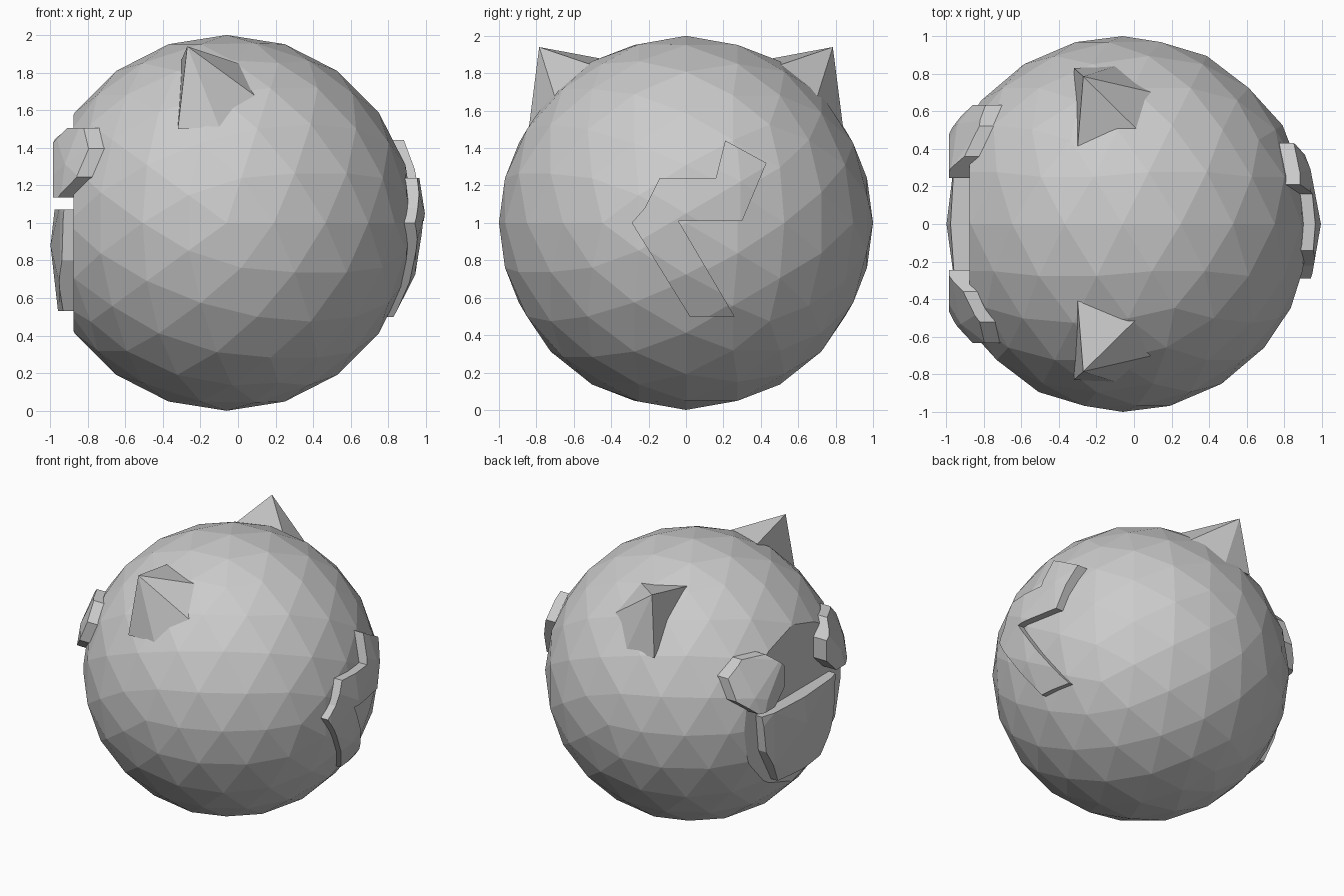
import bpy, bmesh, math
from mathutils import Vector, Matrix

if "Cube" in bpy.data.objects:
    bpy.data.objects.remove(bpy.data.objects["Cube"])

CENTER = Vector((-0.06, 0, 1.0))


def make_object(name, bm):
    bmesh.ops.recalc_face_normals(bm, faces=bm.faces[:])
    mesh = bpy.data.meshes.new(name)
    bm.to_mesh(mesh)
    bm.free()
    obj = bpy.data.objects.new(name, mesh)
    bpy.context.collection.objects.link(obj)
    return obj


def ball(name, center, radii, cut_x=None):
    """Faceted ball, poles on y, optionally sliced flat at cut_x."""
    bm = bmesh.new()
    bmesh.ops.create_icosphere(bm, subdivisions=3, radius=1)
    mat = (Matrix.Translation(center) @ Matrix.Diagonal((*radii, 1))
           @ Matrix.Rotation(math.pi / 2, 4, 'X'))
    bm.transform(mat)
    if cut_x is not None:
        res = bmesh.ops.bisect_plane(
            bm, geom=bm.verts[:] + bm.edges[:] + bm.faces[:],
            plane_co=(cut_x, 0, 0), plane_no=(-1, 0, 0), clear_outer=True)
        rim = [e for e in res['geom_cut'] if isinstance(e, bmesh.types.BMEdge)]
        bmesh.ops.edgeloop_fill(bm, edges=rim)
    return make_object(name, bm)


def raised_patch(name, outline, x0, x1, center, radii, cut_x=None):
    """Outline in (y, z) extruded along x, capped by a rounded shell."""
    bm = bmesh.new()
    face = bm.faces.new([bm.verts.new((x0, y, z)) for y, z in outline])
    ext = bmesh.ops.extrude_face_region(bm, geom=[face], use_keep_orig=True)
    for v in ext['geom']:
        if isinstance(v, bmesh.types.BMVert):
            v.co.x = x1
    obj = make_object(name, bm)
    shell = ball(name + "_cutter", center, radii, cut_x)
    mod = obj.modifiers.new("cap", 'BOOLEAN')
    mod.operation = 'INTERSECT'
    mod.solver = 'EXACT'
    mod.object = shell
    bpy.context.view_layer.objects.active = obj
    bpy.ops.object.modifier_apply(modifier=mod.name)
    bpy.data.objects.remove(shell)
    return obj


# round body with a flattened face
ball("body", CENTER, (1, 1, 1), cut_x=-0.875)

# zigzag tail lying on the rear side
tail = [(0.21, 1.44), (0.43, 1.32), (0.30, 1.01), (-0.04, 1.01), (0.26, 0.50),
        (0.02, 0.50), (-0.29, 1.00), (-0.22, 1.08), (-0.14, 1.24), (0.16, 1.24)]
raised_patch("tail", tail, 0.6, 1.3, (-0.06, 0, 1.05), (1.055, 1.055, 1.055))

# mouth plate
mouth = [(-0.43, 1.07), (0.43, 1.07), (0.40, 0.80), (0.25, 0.53),
         (-0.25, 0.53), (-0.40, 0.80)]
raised_patch("mouth", mouth, -0.7, -1.3, (-0.06, 0, 0.88), (0.938, 1.3, 1.3))

# eyes and ears, one of each per side
for side, s in (("left", -1), ("right", 1)):
    eye = [(s * (0.44 + 0.21 * math.cos(a)), 1.32 + 0.2 * math.sin(a))
           for a in (math.pi / 8 + i * math.pi / 4 for i in range(8))]
    raised_patch("eye_" + side, eye, -0.55, -1.3, CENTER,
                 (1.06, 1.06, 1.06), cut_x=-0.985)

    # pointed ear with a flat front and a rounded back
    base = [Vector((x, s * y, z)) for x, y, z in (
        (-0.30, 0.41, 1.87), (0.03, 0.49, 1.84), (0.10, 0.70, 1.67),
        (-0.10, 0.84, 1.51), (-0.32, 0.83, 1.50))]
    bm = bmesh.new()
    tip = bm.verts.new((-0.27, s * 0.785, 1.94))
    ring = [bm.verts.new(p) for p in base]
    root = bm.verts.new(CENTER.lerp(sum(base, Vector()) / 5, 0.85))
    for i in range(5):
        a, b = ring[i], ring[(i + 1) % 5]
        bm.faces.new((tip, a, b))
        bm.faces.new((root, b, a))
    make_object("ear_" + side, bm)
